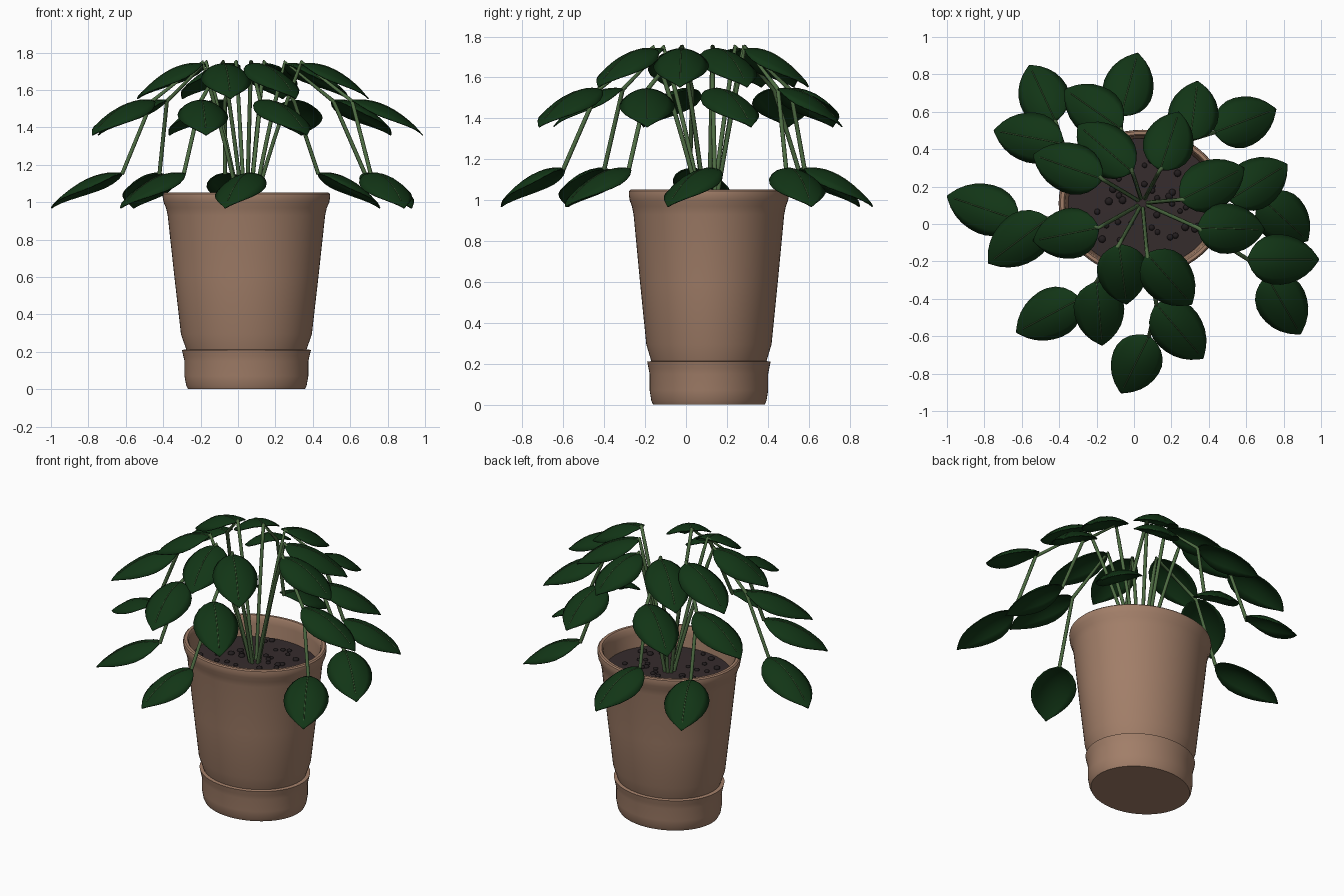
import bpy, bmesh, math, random
from mathutils import Vector

if "Cube" in bpy.data.objects:
    bpy.data.objects.remove(bpy.data.objects["Cube"])

random.seed(4)
CX, CY = 0.045, 0.112          # pot axis
RATIO = 0.875                  # pot is slightly oval: depth / width


def material(name, rgb):
    m = bpy.data.materials.new(name)
    m.diffuse_color = (*rgb, 1)
    m.use_nodes = True
    m.node_tree.nodes["Principled BSDF"].inputs["Base Color"].default_value = m.diffuse_color
    return m


CLAY = material("clay", (0.36, 0.21, 0.14))
SOIL = material("soil", (0.036, 0.025, 0.026))
PEBBLE = material("dark pebble", (0.016, 0.012, 0.013))
LEAF = material("leaf green", (0.006, 0.036, 0.008))
STEM = material("stem green", (0.075, 0.15, 0.055))


def finish(bm, name, mat, angle=35):
    me = bpy.data.meshes.new(name)
    bm.to_mesh(me)
    bm.free()
    me.materials.append(mat)
    me.shade_smooth()
    me.set_sharp_from_angle(angle=math.radians(angle))
    ob = bpy.data.objects.new(name, me)
    bpy.context.collection.objects.link(ob)
    return ob


def lathe(name, profile, mat, n=64):
    """Spin (radius, z) points around the pot axis; zero radius makes a pole."""
    bm = bmesh.new()
    rings = []
    for r, z in profile:
        if r == 0:
            rings.append([bm.verts.new((CX, CY, z))] * n)
        else:
            rings.append([bm.verts.new((CX + r * math.cos(a), CY + RATIO * r * math.sin(a), z))
                          for a in (2 * math.pi * k / n for k in range(n))])
    for lo, hi in zip(rings, rings[1:]):
        for k in range(n):
            q = [lo[k], lo[(k + 1) % n], hi[(k + 1) % n], hi[k]]
            bm.faces.new(list(dict.fromkeys(q)))
    bmesh.ops.recalc_face_normals(bm, faces=bm.faces)
    return finish(bm, name, mat)


def tube(name, points, radius, mat, sides=2):
    """Round tube through points, closed at the ends."""
    cu = bpy.data.curves.new(name, 'CURVE')
    cu.dimensions = '3D'
    cu.bevel_depth = radius
    cu.bevel_resolution = sides
    cu.use_fill_caps = True
    sp = cu.splines.new('POLY')
    sp.points.add(len(points) - 1)
    for p, co in zip(sp.points, points):
        p.co = (*co, 1)
    cu.materials.append(mat)
    ob = bpy.data.objects.new(name, cu)
    bpy.context.collection.objects.link(ob)


# Pot: rounded foot, undercut groove, tapered wall, rolled lip, inside wall
lathe("pot", [(0, 0), (0.312, 0), (0.322, 0.02), (0.331, 0.07), (0.331, 0.15), (0.338, 0.18),
              (0.345, 0.21), (0.322, 0.213), (0.350, 0.295), (0.385, 0.60), (0.421, 0.93),
              (0.430, 0.97), (0.443, 1.0), (0.448, 1.03), (0.446, 1.045), (0.438, 1.052),
              (0.420, 1.052), (0.411, 1.04), (0.407, 1.0), (0.395, 0.90), (0, 0.89)], CLAY)

# Soil disc
lathe("soil", [(0, 0.88), (0.394, 0.88), (0.396, 0.92), (0, 0.925)], SOIL)

# Pebbles scattered on the soil
bm = bmesh.new()
for _ in range(42):
    a, r = random.uniform(0, 2 * math.pi), 0.36 * math.sqrt(random.random())
    made = bmesh.ops.create_icosphere(bm, subdivisions=2, radius=random.uniform(0.014, 0.021))
    bmesh.ops.scale(bm, vec=(1, 1, 0.7), verts=made["verts"])
    bmesh.ops.translate(bm, verts=made["verts"],
                        vec=(CX + r * math.cos(a), CY + RATIO * r * math.sin(a), 0.925))
finish(bm, "pebbles", PEBBLE, 60)

# Leaf outline: (position along the leaf, share of half width)
OUTLINE = [(0, 0.12), (0.05, 0.42), (0.12, 0.68), (0.22, 0.88), (0.34, 0.99), (0.46, 1.0),
           (0.58, 0.94), (0.70, 0.82), (0.81, 0.63), (0.90, 0.40), (0.96, 0.18), (1, 0.02)]
HALF_WIDTH, COLS = 0.135, 8


def leaf(name, base, tip):
    """Arched, domed leaf from base (x, y, z) to tip (x, y)."""
    origin = Vector(base)
    along = Vector((tip[0] - base[0], tip[1] - base[1], 0))
    side = Vector((-along.y, along.x, 0)).normalized()

    def spine(t):
        return origin + along * t + Vector((0, 0, 0.05 * t * (1 - t) - 0.185 * t * t + 0.005))

    bm = bmesh.new()
    rows = []
    for t, w in OUTLINE:
        row = []
        for k in range(COLS + 1):
            v = 2 * k / COLS - 1
            drop = 0.065 * (v * w) ** 2
            row.append(bm.verts.new(spine(t) + side * (v * w * HALF_WIDTH) - Vector((0, 0, drop))))
        rows.append(row)
    for a, b in zip(rows, rows[1:]):
        for k in range(COLS):
            bm.faces.new((a[k], b[k], b[k + 1], a[k + 1]))
    ob = finish(bm, name, LEAF, 60)
    mod = ob.modifiers.new("thickness", 'SOLIDIFY')
    mod.thickness = 0.006
    # Fine midrib, mostly sunk into the blade
    tube(name + "_midrib", [spine(i / 10) for i in range(10)], 0.0025, STEM, 0)


# Each stem carries an inner, middle and outer leaf: (base x, base y, tip x, tip y)
STEMS = {
    "left": [(-0.19, -0.02, -0.54, -0.09), (-0.46, 0.03, -0.78, -0.21), (-0.62, 0.02, -1.0, 0.15)],
    "front_left": [(-0.08, -0.11, -0.04, -0.43), (-0.20, -0.31, -0.17, -0.65), (-0.29, -0.40, -0.63, -0.58)],
    "front": [(0.07, -0.16, 0.31, -0.43), (0.12, -0.43, 0.37, -0.72), (0.08, -0.60, -0.07, -0.905)],
    "front_right": [(0.34, -0.02, 0.70, -0.03), (0.61, -0.19, 0.99, -0.19), (0.71, -0.28, 0.89, -0.59)],
    "right": [(0.25, 0.13, 0.59, 0.30), (0.51, 0.13, 0.82, 0.32), (0.68, 0.14, 0.93, -0.09)],
    "back_right": [(0.14, 0.29, 0.24, 0.60), (0.30, 0.45, 0.34, 0.765), (0.43, 0.49, 0.76, 0.615)],
    "back": [(-0.01, 0.28, -0.30, 0.53), (-0.07, 0.51, -0.37, 0.72), (-0.07, 0.58, 0.02, 0.915)],
    "back_left": [(-0.17, 0.24, -0.54, 0.37), (-0.38, 0.43, -0.75, 0.50), (-0.42, 0.55, -0.56, 0.85)],
}
TIERS = [("inner", 1.735), ("middle", 1.54), ("outer", 1.15)]

for stem, leaves in STEMS.items():
    bases = [Vector((l[0], l[1], z)) for l, (_, z) in zip(leaves, TIERS)]
    for l, b, (tier, _) in zip(leaves, bases, TIERS):
        leaf(f"leaf_{stem}_{tier}", b, (l[2], l[3]))
    # Stem rises from the soil in a gentle curve, then droops past each leaf
    out = Vector((bases[0].x - CX, bases[0].y - CY, 0))
    root = Vector((CX, CY, 0.9)) + out.normalized() * 0.025
    peak = bases[0] + Vector((0, 0, 0.015))
    bend = root + out * 0.36 + Vector((0, 0, 0.42))
    rise = [root * (1 - t) ** 2 + bend * 2 * t * (1 - t) + peak * t * t
            for t in (i / 8 for i in range(9))]
    tube(f"stem_{stem}", rise + bases[1:], 0.011, STEM)
